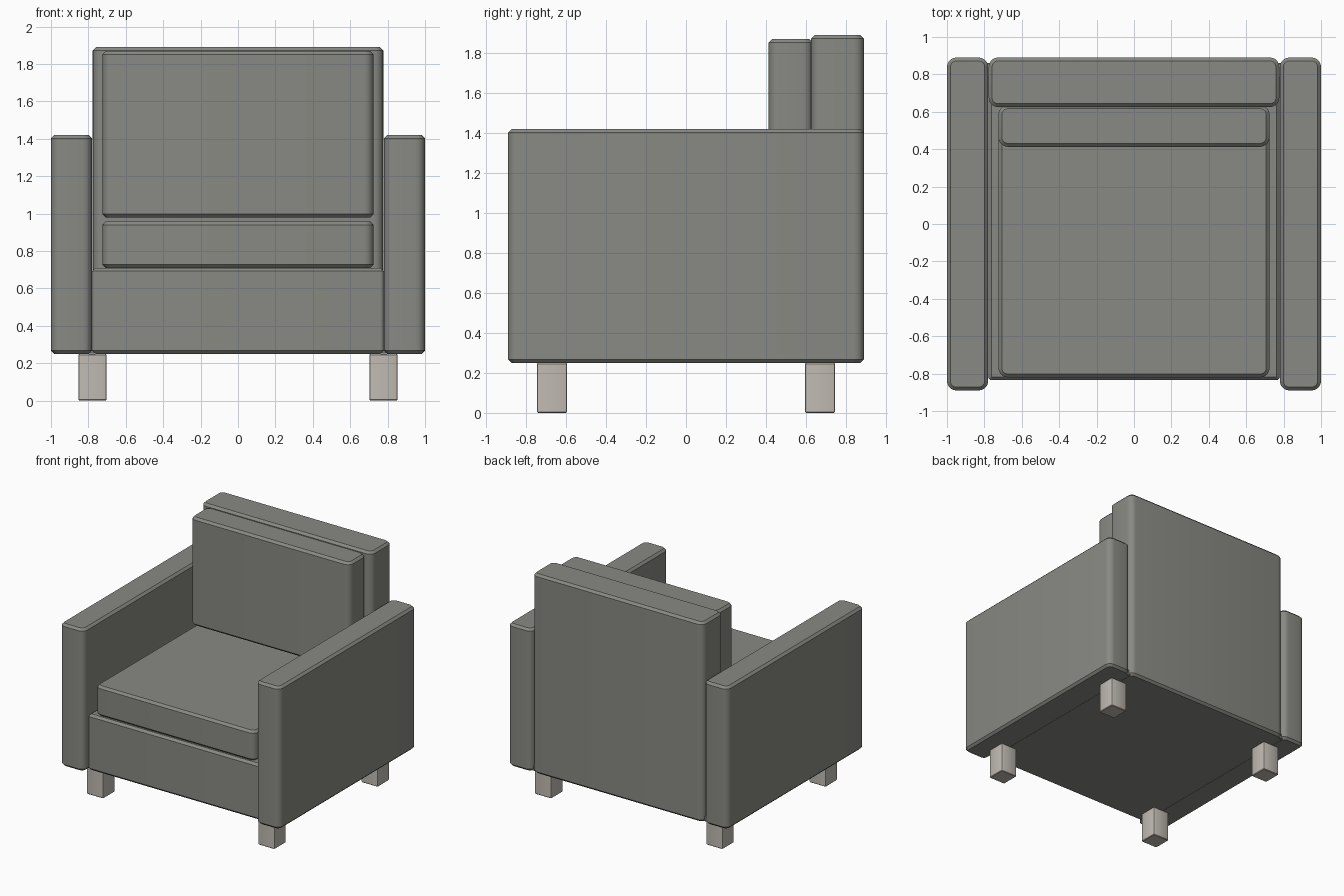
import bpy, bmesh

if "Cube" in bpy.data.objects:
    bpy.data.objects.remove(bpy.data.objects["Cube"])


def material(name, color):
    mat = bpy.data.materials.new(name)
    mat.diffuse_color = (*color, 1)
    mat.use_nodes = True
    mat.node_tree.nodes["Principled BSDF"].inputs["Base Color"].default_value = mat.diffuse_color
    return mat


FABRIC = material("fabric", (0.25, 0.25, 0.23))
WOOD = material("pale_wood", (0.53, 0.50, 0.45))


def padded_box(name, x, y, z, mat=FABRIC, radius=0.05, chamfer=0.018, segments=5):
    """Box with rounded upright corners and chamfered top and bottom rims."""
    bm = bmesh.new()
    bmesh.ops.create_cube(bm, size=1)
    for v in bm.verts:
        for i, (lo, hi) in enumerate((x, y, z)):
            v.co[i] = lo if v.co[i] < 0 else hi
    upright = [e for e in bm.edges if abs(e.verts[0].co.z - e.verts[1].co.z) > 1e-4]
    bmesh.ops.bevel(bm, geom=upright, offset=radius, segments=segments,
                    profile=0.5, affect='EDGES')
    rims = [e for e in bm.edges if abs(e.verts[0].co.z - e.verts[1].co.z) < 1e-4]
    bmesh.ops.bevel(bm, geom=rims, offset=chamfer, segments=1, affect='EDGES')
    bmesh.ops.recalc_face_normals(bm, faces=bm.faces)
    mesh = bpy.data.meshes.new(name)
    bm.to_mesh(mesh)
    bm.free()
    mesh.materials.append(mat)
    obj = bpy.data.objects.new(name, mesh)
    bpy.context.collection.objects.link(obj)
    bpy.ops.object.select_all(action='DESELECT')
    obj.select_set(True)
    bpy.context.view_layer.objects.active = obj
    bpy.ops.object.shade_smooth_by_angle(angle=0.5)
    return obj


# Upholstered frame
padded_box("seat_base", (-0.78, 0.78), (-0.835, 0.80), (0.25, 0.71), radius=0.02)
padded_box("backrest", (-0.777, 0.777), (0.625, 0.89), (0.25, 1.89))
padded_box("underside_panel", (-0.97, 0.97), (-0.81, 0.86), (0.251, 0.30), radius=0.02, chamfer=0.005)

# Loose cushions
padded_box("seat_cushion", (-0.725, 0.725), (-0.82, 0.625), (0.71, 0.957))
padded_box("back_cushion", (-0.725, 0.725), (0.413, 0.635), (0.98, 1.87))

# Arms and legs on both sides
for side, s in (("left", -1), ("right", 1)):
    padded_box(f"{side}_arm", sorted((s * 0.78, s * 1.0)), (-0.89, 0.89), (0.25, 1.42))
    for end, cy in (("front", -0.67), ("back", 0.67)):
        padded_box(f"{end}_{side}_leg", sorted((s * 0.703, s * 0.853)),
                   (cy - 0.075, cy + 0.075), (0, 0.25), WOOD, 0.008, 0.005, 2)
